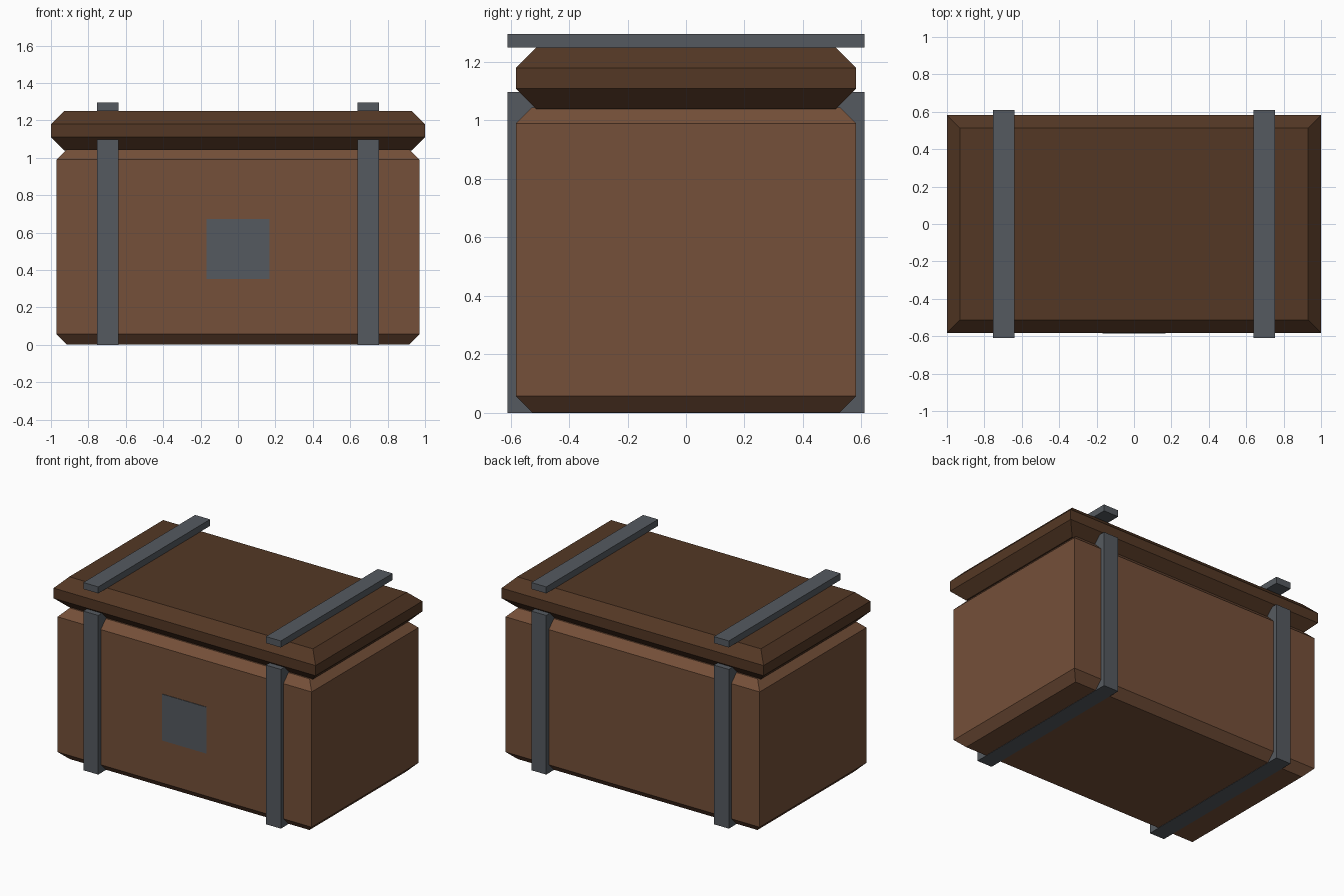
import bpy
import bmesh

cube = bpy.data.objects.get("Cube")
if cube:
    bpy.data.objects.remove(cube, do_unlink=True)


def make_material(name, rgb):
    mat = bpy.data.materials.new(name)
    mat.use_nodes = True
    colour = (*rgb, 1.0)
    mat.diffuse_color = colour
    mat.node_tree.nodes["Principled BSDF"].inputs["Base Color"].default_value = colour
    return mat


body_wood = make_material("warm brown wood", (0.178, 0.080, 0.041))
lid_wood = make_material("dark brown wood", (0.088, 0.039, 0.018))
iron = make_material("grey iron", (0.091, 0.102, 0.117))


def block(name, mat, half_x, half_y, bottom, top, chamfer=0.0, x=0.0, y=0.0):
    """Box stacked from rectangular rings, with optional chamfered rims."""
    rings = [(bottom, 0.0), (top, 0.0)]
    if chamfer:
        rings = [(bottom, chamfer), (bottom + chamfer, 0.0),
                 (top - chamfer, 0.0), (top, chamfer)]
    bm = bmesh.new()
    loops = []
    for z, inset in rings:
        hx, hy = half_x - inset, half_y - inset
        loops.append([bm.verts.new((x + sx * hx, y + sy * hy, z))
                      for sx, sy in ((-1, -1), (1, -1), (1, 1), (-1, 1))])
    for low, high in zip(loops, loops[1:]):
        for i in range(4):
            j = (i + 1) % 4
            bm.faces.new((low[i], low[j], high[j], high[i]))
    bm.faces.new(reversed(loops[0]))
    bm.faces.new(loops[-1])
    mesh = bpy.data.meshes.new(name)
    bm.to_mesh(mesh)
    bm.free()
    mesh.materials.append(mat)
    obj = bpy.data.objects.new(name, mesh)
    bpy.context.collection.objects.link(obj)
    return obj


# Chest body and overhanging lid
block("chest_body", body_wood, 0.97, 0.582, 0.002, 1.045, 0.055)
block("lid", lid_wood, 1.0, 0.582, 1.04, 1.25, 0.07)

# Iron bands round the body and across the lid
for side, x in (("right", -0.697), ("left", 0.697)):
    block(side + "_body_band", iron, 0.057, 0.61, 0.0, 1.098, x=x)
    block(side + "_lid_band", iron, 0.057, 0.61, 1.25, 1.295, x=x)

# Thin lock plate on the front
block("lock_plate", iron, 0.168, 0.003, 0.352, 0.672, y=-0.583)
